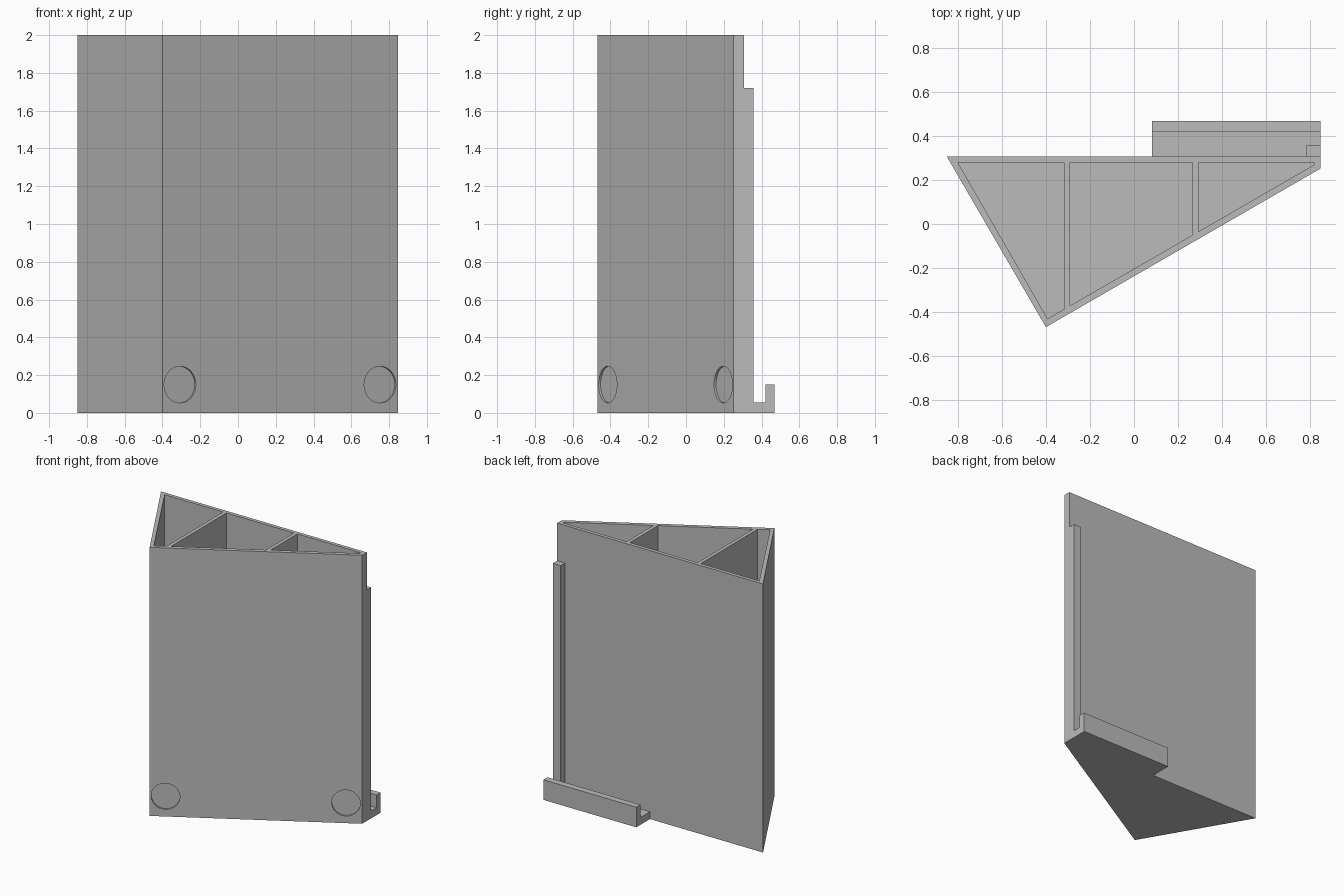
import bpy
import bmesh
from math import radians
from mathutils import Matrix, Vector

cube = bpy.data.objects.get("Cube")
if cube:
    bpy.data.objects.remove(cube, do_unlink=True)

grey = bpy.data.materials.new("plain grey")
grey.use_nodes = True
colour = (0.5, 0.5, 0.5, 1)
grey.diffuse_color = colour
grey.node_tree.nodes["Principled BSDF"].inputs["Base Color"].default_value = colour


def finish(name, bm):
    bmesh.ops.recalc_face_normals(bm, faces=bm.faces)
    mesh = bpy.data.meshes.new(name)
    bm.to_mesh(mesh)
    bm.free()
    mesh.materials.append(grey)
    obj = bpy.data.objects.new(name, mesh)
    bpy.context.collection.objects.link(obj)
    return obj


def extrude(name, points, offset):
    """Solid made by sweeping a flat outline along an offset."""
    bm = bmesh.new()
    face = bm.faces.new([bm.verts.new(p) for p in points])
    swept = bmesh.ops.extrude_face_region(bm, geom=[face], use_keep_orig=True)
    verts = [v for v in swept["geom"] if isinstance(v, bmesh.types.BMVert)]
    bmesh.ops.translate(bm, verts=verts, vec=offset)
    return finish(name, bm)


def upright(name, outline, bottom, top):
    return extrude(name, [(x, y, bottom) for x, y in outline], (0, 0, top - bottom))


def cut(target, cutter):
    cutter.hide_render = True
    mod = target.modifiers.new("cut", "BOOLEAN")
    mod.operation = "DIFFERENCE"
    mod.solver = "EXACT"
    mod.object = cutter
    bpy.context.view_layer.objects.active = target
    bpy.ops.object.modifier_apply(modifier=mod.name)
    bpy.data.objects.remove(cutter, do_unlink=True)


# Wedge-shaped body
RIGHT, BACK, HEIGHT = 0.847, 0.307, 2.0
body = upright("body", [(-0.85, BACK), (-0.4, -0.468), (RIGHT, 0.252), (RIGHT, BACK)], 0, HEIGHT)

# Three open compartments with thin walls and a floor
compartments = [
    [(-0.8, 0.28), (-0.392, -0.43), (-0.318, -0.387), (-0.318, 0.28)],
    [(-0.291, 0.28), (-0.291, -0.371), (0.266, -0.05), (0.266, 0.28)],
    [(0.293, 0.28), (0.293, -0.034), (0.816, 0.268), (0.816, 0.28)],
]
for outline in compartments:
    cut(body, upright("compartment_cutter", outline, 0.03, HEIGHT + 0.1))

# Shallow round recesses low on the long slanted face
along = Vector((1.247, 0.72, 0)).normalized()
inward = Vector((-along.y, along.x, 0))
for x in (-0.307, 0.752):
    centre = Vector((-0.4, -0.468, 0.15)) + along * ((x + 0.4) / along.x)
    bm = bmesh.new()
    turn = inward.to_track_quat("Z", "Y").to_matrix().to_4x4()
    bmesh.ops.create_cone(bm, cap_ends=True, segments=48, radius1=0.097, radius2=0.097,
                          depth=0.024, matrix=Matrix.Translation(centre) @ turn)
    cut(body, finish("recess_cutter", bm))

# Ledge with an upturned lip at the back
profile = [(BACK, 0), (0.468, 0), (0.468, 0.15), (0.42, 0.15), (0.42, 0.055), (BACK, 0.055)]
extrude("back_ledge", [(0.082, y, z) for y, z in profile], (RIGHT - 0.082, 0, 0))

# Tall guide rail standing on the ledge
upright("guide_rail", [(0.782, BACK), (RIGHT, BACK), (RIGHT, 0.358), (0.782, 0.358)], 0.055, 1.72)
